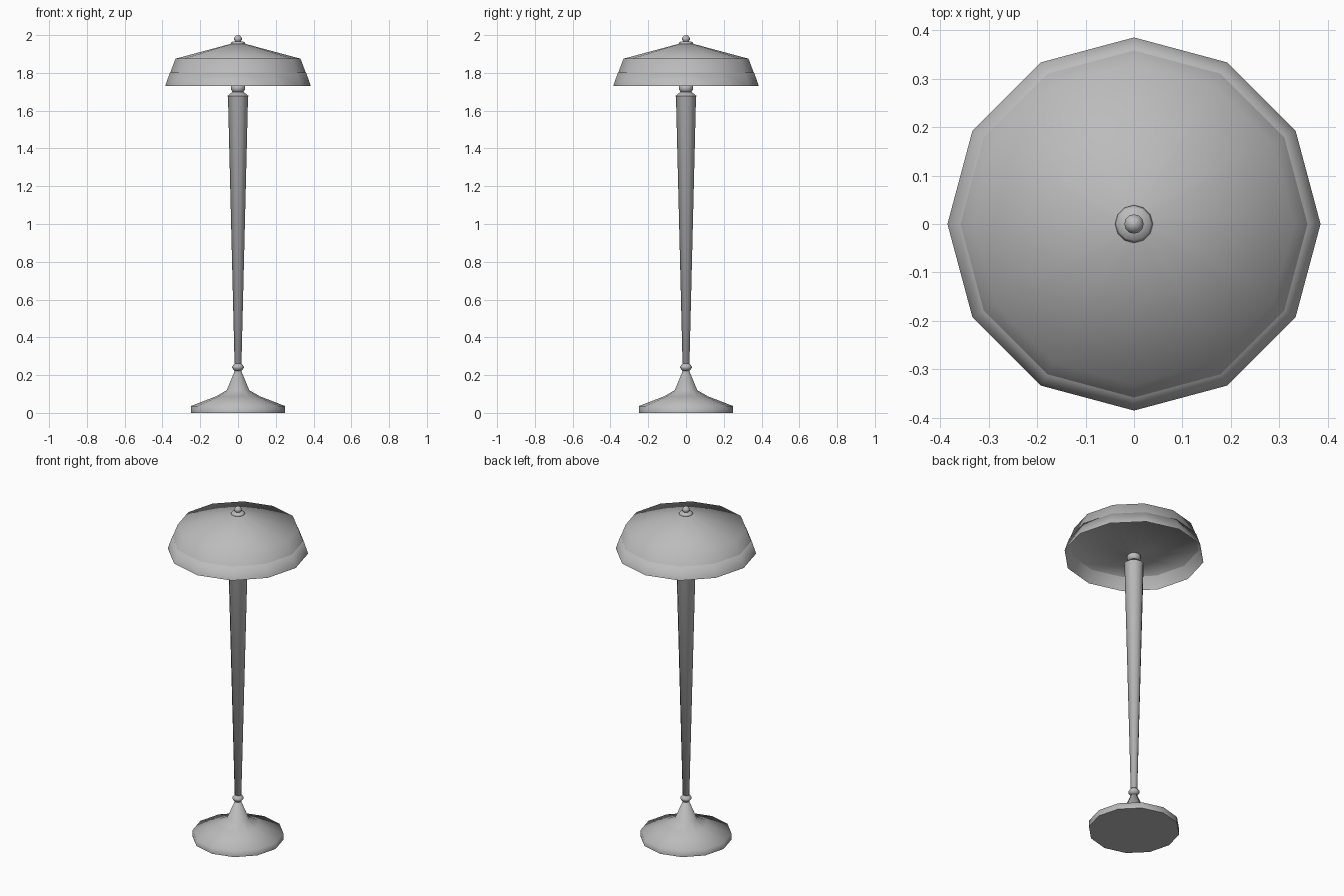
import bpy, bmesh, math

if "Cube" in bpy.data.objects:
    bpy.data.objects.remove(bpy.data.objects["Cube"])

SIDES = 12

# Mid-grey finish shared by all parts
grey = bpy.data.materials.new("grey")
grey.diffuse_color = (0.5, 0.5, 0.5, 1)
grey.use_nodes = True
grey.node_tree.nodes["Principled BSDF"].inputs["Base Color"].default_value = grey.diffuse_color


def lathe(name, profile, sides=SIDES, angle=75):
    """Spin (radius, height) points around z; zero radius makes a pole."""
    bm = bmesh.new()
    rings = []
    for r, z in profile:
        if r == 0:
            rings.append([bm.verts.new((0, 0, z))] * sides)
        else:
            rings.append([bm.verts.new((r * math.cos(2 * math.pi * i / sides),
                                        r * math.sin(2 * math.pi * i / sides), z))
                          for i in range(sides)])
    for a, b in zip(rings, rings[1:]):
        for i in range(sides):
            j = (i + 1) % sides
            bm.faces.new(dict.fromkeys((a[i], a[j], b[j], b[i])))
    bmesh.ops.recalc_face_normals(bm, faces=bm.faces)
    mesh = bpy.data.meshes.new(name)
    bm.to_mesh(mesh)
    bm.free()
    mesh.materials.append(grey)
    ob = bpy.data.objects.new(name, mesh)
    bpy.context.collection.objects.link(ob)
    bpy.ops.object.select_all(action='DESELECT')
    ob.select_set(True)
    bpy.context.view_layer.objects.active = ob
    bpy.ops.object.shade_smooth_by_angle(angle=math.radians(angle))
    return ob


# Weighted foot sweeping up to the stem
lathe("base", [(0, 0), (0.25, 0), (0.25, 0.036), (0.115, 0.088), (0.06, 0.12),
               (0.016, 0.225), (0, 0.225)])

# Small ring where the stem meets the foot
lathe("stem_collar", [(0, 0.222), (0.018, 0.222), (0.031, 0.238),
                      (0.031, 0.245), (0.018, 0.262), (0, 0.262)])

# Tapered stem, wider at the top with a chamfered cap
lathe("stem", [(0, 0.24), (0.018, 0.25), (0.053, 1.672), (0.056, 1.678),
               (0.025, 1.702), (0, 1.702)])

# Ring between stem and shade
lathe("neck", [(0, 1.695), (0.025, 1.695), (0.038, 1.712), (0.038, 1.73),
               (0.025, 1.742), (0, 1.742)])

# Shade: shallow cone over a flared skirt, underside dipping to the neck
lathe("shade", [(0, 1.733), (0.03, 1.735), (0.3605, 1.803), (0.385, 1.73),
                (0.331, 1.875), (0.03, 1.956), (0, 1.956)], angle=120)

# Cap disc and knob on top
lathe("finial_cap", [(0, 1.945), (0.034, 1.95), (0.039, 1.956), (0.034, 1.964),
                     (0.012, 1.968), (0, 1.968)])
lathe("finial_knob", [(0, 1.96), (0.012, 1.963), (0.02, 1.975), (0.02, 1.985),
                      (0.012, 1.996), (0, 2.0)])
